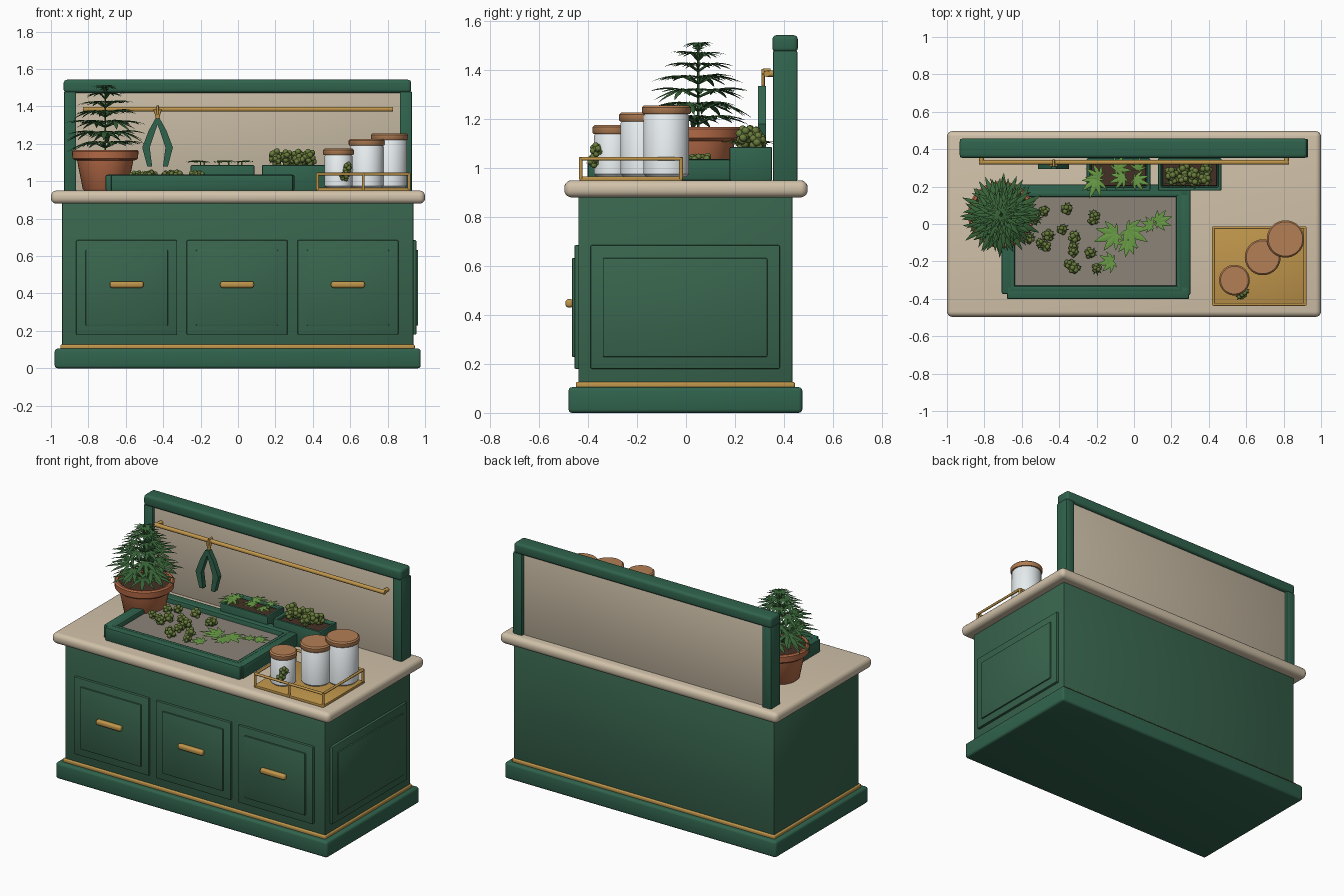
import bpy, bmesh, math, random
from mathutils import Vector, Matrix

if "Cube" in bpy.data.objects:
    bpy.data.objects.remove(bpy.data.objects["Cube"])

random.seed(4)
COL = {"green": (.04, .13, .075), "deep_green": (.03, .125, .075), "cream": (.64, .54, .40), "panel": (.56, .48, .36),
       "brass": (.52, .30, .07), "clay": (.48, .15, .065), "wood": (.45, .21, .09), "glass": (.80, .85, .87),
       "soil": (.06, .03, .018), "mesh": (.26, .23, .19), "leaf": (.04, .13, .04), "fresh": (.14, .33, .06),
       "bud": (.14, .20, .045)}
MATS = {}
for k, c in COL.items():
    MATS[k] = bpy.data.materials.new(k)
    MATS[k].diffuse_color = (*c, 1)


def finish(bm, name, mat, angle=40):
    """Turn a bmesh into an object, smooth below the given edge angle."""
    for f in bm.faces:
        f.smooth = True
    for e in bm.edges:
        e.smooth = len(e.link_faces) == 2 and e.calc_face_angle(0) < math.radians(angle)
    me = bpy.data.meshes.new(name)
    bm.to_mesh(me)
    bm.free()
    me.materials.append(MATS[mat])
    ob = bpy.data.objects.new(name, me)
    bpy.context.collection.objects.link(ob)
    return ob


def box(name, mat, x, y, z, bevel=.006, seg=2, hollow=None):
    """Bevelled box from ranges; hollow=(wall, depth) sinks the top."""
    bm = bmesh.new()
    size = [b - a for a, b in (x, y, z)]
    mid = [(a + b) / 2 for a, b in (x, y, z)]
    bmesh.ops.create_cube(bm, size=1, matrix=Matrix.Translation(mid) @ Matrix.Diagonal((*size, 1)))
    if hollow:
        top = max(bm.faces, key=lambda f: f.calc_center_median().z)
        bmesh.ops.inset_region(bm, faces=[top], thickness=hollow[0])
        r = bmesh.ops.extrude_face_region(bm, geom=[top])
        bmesh.ops.translate(bm, vec=(0, 0, -hollow[1]), verts=[v for v in r["geom"] if isinstance(v, bmesh.types.BMVert)])
        if top.is_valid:
            bmesh.ops.delete(bm, geom=[top], context="FACES_ONLY")
    edges = [e for e in bm.edges if e.is_manifold and e.calc_face_angle(0) > .5]
    bmesh.ops.bevel(bm, geom=edges, offset=bevel, segments=seg, profile=.5, affect="EDGES")
    return finish(bm, name, mat)


def tubes(name, mat, segs, r, n=12):
    """Round bars between pairs of points, in one object."""
    bm = bmesh.new()
    for a, b in segs:
        a, b = Vector(a), Vector(b)
        d = b - a
        m = Matrix.Translation((a + b) / 2) @ d.to_track_quat("Z", "Y").to_matrix().to_4x4()
        bmesh.ops.create_cone(bm, cap_ends=True, segments=n, radius1=r, radius2=r, depth=d.length, matrix=m)
    return finish(bm, name, mat)


def lathe(name, mat, profile, x, y, n=40):
    bm = bmesh.new()
    vs = [bm.verts.new((r, 0, z)) for r, z in profile]
    es = [bm.edges.new(p) for p in zip(vs, vs[1:])]
    bmesh.ops.spin(bm, geom=vs + es, axis=(0, 0, 1), cent=(0, 0, 0), steps=n, angle=math.tau)
    bmesh.ops.remove_doubles(bm, verts=bm.verts, dist=1e-5)
    bmesh.ops.recalc_face_normals(bm, faces=bm.faces)
    bmesh.ops.translate(bm, vec=(x, y, 0), verts=bm.verts)
    return finish(bm, name, mat)


def add_leaf(bm, m, length, width=.1, droop=.25):
    """Fan of seven pointed leaflets along local +x."""
    for ang, k in ((0, 1), (32, .9), (-32, .9), (65, .72), (-65, .72), (105, .42), (-105, .42)):
        rot, L = m @ Matrix.Rotation(math.radians(ang), 4, "Z"), length * k
        rows = []
        for t, w in ((0, .015), (.3, width * .85), (.55, width), (.8, width * .55), (1, .004)):
            rows.append([bm.verts.new(rot @ Vector((t * L, s * w * L, (.12 * t - droop * t * t - abs(s) * w * .3) * L)))
                         for s in (-1, 0, 1)])
        for a, b in zip(rows, rows[1:]):
            for i in (0, 1):
                bm.faces.new((a[i], b[i], b[i + 1], a[i + 1]))


def place(x, y, z, yaw, pitch=0):
    return (Matrix.Translation((x, y, z)) @ Matrix.Rotation(math.radians(yaw), 4, "Z")
            @ Matrix.Rotation(math.radians(pitch), 4, "Y"))


def buds(name, points, r=.03):
    """Lumpy flower buds: overlapping small lobes around a core."""
    bm, lf = bmesh.new(), bmesh.new()
    for x, y, z in points:
        s = r * random.uniform(.85, 1.1)
        bmesh.ops.create_icosphere(bm, subdivisions=2, radius=s * .75, matrix=Matrix.Translation((x, y, z)))
        turn = random.random() * 6
        for i in range(9):
            h = 1 - 2 * (i + .5) / 9
            a, q = turn + i * 2.4, math.sqrt(1 - h * h) * s * .62
            m = Matrix.Translation((x + q * math.cos(a), y + q * math.sin(a), z + h * s * .7))
            bmesh.ops.create_icosphere(bm, subdivisions=2, radius=s * .45, matrix=m)
        add_leaf(lf, place(x, y, z, random.uniform(0, 360), 10), r * 1.5, .12)
    finish(bm, name, "bud", 60)
    finish(lf, name + "_leaves", "leaf", 60)


# Cabinet, plinth, trim and worktop
box("plinth", "deep_green", (-.98, .977), (-.48, .475), (0, .105), .015, 3)
box("plinth_trim", "brass", (-.95, .945), (-.45, .445), (.1, .127), .008, 3)
box("cabinet_body", "green", (-.94, .937), (-.44, .435), (.1, .89))
box("worktop", "cream", (-1, 1), (-.497, .497), (.88, .95), .03, 5)

# Drawer fronts with raised panels and handles
for i, x in enumerate((-.595, -.005, .588)):
    box(f"drawer_front_{i}", "green", (x - .27, x + .27), (-.456, -.43), (.18, .685))
    box(f"drawer_panel_{i}", "green", (x - .22, x + .22), (-.466, -.45), (.228, .633))
    box(f"drawer_handle_{i}", "brass", (x - .09, x + .09), (-.492, -.46), (.43, .465), .013, 4)
box("side_frame", "green", (.93, .954), (-.39, .383), (.18, .685))
box("side_panel", "green", (.945, .963), (-.34, .332), (.228, .633))

# Back splash with posts, top rail and hanging bar
for s in (-1, 1):
    box(f"back_post_{s}", "deep_green", (s * .898 - .033, s * .898 + .033), (.355, .455), (.945, 1.48), .008)
box("back_rail", "deep_green", (-.932, .926), (.353, .457), (1.473, 1.543), .018, 4)
box("back_panel", "panel", (-.875, .875), (.375, .435), (.94, 1.48), .003)
tubes("hanging_bar", "brass", [((-.83, .33, 1.385), (.83, .33, 1.385))] +
      [((x, .33, 1.385), (x, .38, 1.385)) for x in (-.815, .815)], .013)
tubes("tool_hook", "brass", [((-.43, .315, 1.32), (-.43, .315, 1.405)), ((-.43, .315, 1.4), (-.43, .345, 1.4)),
                             ((-.445, .315, 1.385), (-.43, .315, 1.33)), ((-.415, .315, 1.385), (-.43, .315, 1.33))], .007)

# Hanging shears: two mirrored bent arms
bm = bmesh.new()
for s in (-1, 1):
    path = ((0, 1.335, .012), (.03, 1.27, .018), (.062, 1.18, .02), (.042, 1.08, .013))
    rings = [[bm.verts.new((-.43 + s * (cx + dx * w), .31 + dy * .016, cz)) for dx, dy in
              ((-1, -1), (1, -1), (1, 1), (-1, 1))] for cx, cz, w in path]
    for a, b in zip(rings, rings[1:]):
        for i in range(4):
            bm.faces.new((a[i], a[i - 1], b[i - 1], b[i]))
    bm.faces.new(rings[0])
    bm.faces.new(rings[-1])
bmesh.ops.recalc_face_normals(bm, faces=bm.faces)
finish(bm, "hanging_shears", "deep_green", 30)

# Sorting tray with stepped rim and screen
for nm, xr, yr in (("front", (-.68, .295), (-.402, -.33)), ("back", (-.68, .295), (.145, .212)),
                   ("left", (-.708, -.635), (-.375, .21)), ("right", (.225, .302), (-.38, .185))):
    box("tray_" + nm, "deep_green", xr, yr, (.948, 1.035), .01)
box("tray_inner_rim", "deep_green", (-.665, .255), (-.36, .175), (.95, 1.037), .004, 2, (.03, .035))
box("tray_screen", "mesh", (-.64, .235), (-.335, .15), (.96, 1.005), .002, 1)

# Planter boxes
for i, x in enumerate((-.083, .298)):
    box(f"planter_{i}", "deep_green", (x - .17, x + .17), (.178, .352), (.948, 1.087), .007, 2, (.025, .03))
    box(f"planter_soil_{i}", "soil", (x - .146, x + .146), (.202, .328), (1.03, 1.073), .003, 1)

# Clay pot with soil
PX, PY = -.71, .05
lathe("clay_pot", "clay", [(0, .95), (.112, .95), (.12, .958), (.15, 1.11), (.168, 1.115), (.175, 1.122), (.178, 1.16),
                           (.17, 1.168), (.155, 1.166), (.15, 1.13), (0, 1.13)], PX, PY)
lathe("pot_soil", "soil", [(0, 1.13), (.152, 1.13), (.15, 1.146), (0, 1.153)], PX, PY)

# Potted plant: stem, tiers of stalks and fan leaves
bm, stalks = bmesh.new(), [((PX, PY, 1.14), (PX, PY, 1.5))]
for k, (z, reach, L) in enumerate(((1.19, .07, .15), (1.245, .085, .15), (1.30, .08, .14), (1.355, .065, .125),
                                   (1.405, .05, .105), (1.45, .03, .085), (1.49, .012, .06))):
    for j in range(6):
        yaw = j * 60 + k * 31 + random.uniform(-8, 8)
        a = math.radians(yaw)
        tip = (PX + reach * math.cos(a), PY + reach * math.sin(a), z + .022)
        stalks.append(((PX, PY, z - .01), tip))
        add_leaf(bm, place(*tip, yaw, random.uniform(-8, 18) - k), L, .1, .3)
for yaw in (0, 120, 240):
    add_leaf(bm, place(PX, PY, 1.485, yaw, -50), .045)
finish(bm, "plant_leaves", "leaf", 60)
tubes("plant_stalks", "leaf", stalks, .005, 6)

# Buds on the tray, in the planter and by the small jar
buds("tray_buds", [(x, y, 1.028) for x, y in
                   ((-.48, .07), (-.36, .08), (-.21, .045), (-.46, -.06), (-.5, -.1), (-.385, -.03), (-.32, -.07),
                    (-.325, -.12), (-.235, -.155), (-.345, -.215), (-.2, -.235), (-.47, -.12), (-.22, .02),
                    (-.53, .03), (-.32, -.235), (-.325, -.15), (-.56, -.08))])
buds("planter_buds", [(.21 + .058 * i, .235 + .055 * (i % 2), 1.11) for i in range(4)] +
     [(.2 + .06 * i, .27 - .03 * (i % 2), 1.135) for i in range(4)], .036)
buds("jar_buds", [(.585, -.365, 1.075), (.57, -.375, 1.03)], .026)

# Loose leaves on the tray and seedlings in the planter
bm = bmesh.new()
for x, y, yaw, L in ((-.09, -.05, 200, .13), (-.04, -.03, -30, .13), (-.11, -.2, 190, .09), (.12, .01, 20, .09),
                     (.1, -.01, 160, .07), (-.03, -.09, 260, .09)):
    add_leaf(bm, place(x, y, 1.015, yaw), L, .15, .1)
for x, y, yaw, L in ((-.2, .24, 250, .11), (-.18, .25, 150, .09), (-.1, .29, 30, .1), (-.05, .25, 200, .09),
                     (.0, .24, -20, .09), (.02, .29, 80, .07)):
    add_leaf(bm, place(x, y, 1.105, yaw, -8), L, .13, .25)
finish(bm, "loose_leaves", "fresh", 60)
tubes("seedling_stems", "fresh", [((x, y, 1.06), (x, y, 1.107)) for x, y in
                                  ((-.2, .24), (-.18, .25), (-.1, .29), (-.05, .25), (0, .24), (.02, .29))], .004, 6)

# Brass caddy with railing
X0, X1, Y0, Y1 = .425, .915, -.43, -.02
box("caddy_base", "brass", (X0 - .005, X1 + .005), (Y0 - .005, Y1 + .005), (.948, .966), .004)
cs = [(X0, Y0), (X1, Y0), (X1, Y1), (X0, Y1)]
rails = [((*cs[i], 1.038), (*cs[i - 1], 1.038)) for i in range(4)]
posts = [((x, y, .955), (x, y, 1.043)) for x, y in cs + [((X0 + X1) / 2, Y0)]]
tubes("caddy_railing", "brass", rails + posts, .008, 10)

# Storage jars with wooden lids
for i, (x, y, r, top) in enumerate(((.537, -.3, .082, 1.175), (.688, -.178, .096, 1.226), (.81, -.08, .1, 1.256))):
    g, b = r - .007, top - .03
    lathe(f"jar_{i}", "glass", [(0, .964), (g - .012, .964), (g, .976), (g, b - .012), (g - .008, b), (0, b)], x, y)
    lathe(f"jar_lid_{i}", "wood", [(0, b - .005), (r - .004, b - .005), (r, b), (r, top - .008), (r - .008, top), (0, top)], x, y)

for m in bpy.data.materials:
    if m.users and not m.is_grease_pencil:
        m.use_nodes = True
        m.node_tree.nodes["Principled BSDF"].inputs["Base Color"].default_value = m.diffuse_color
